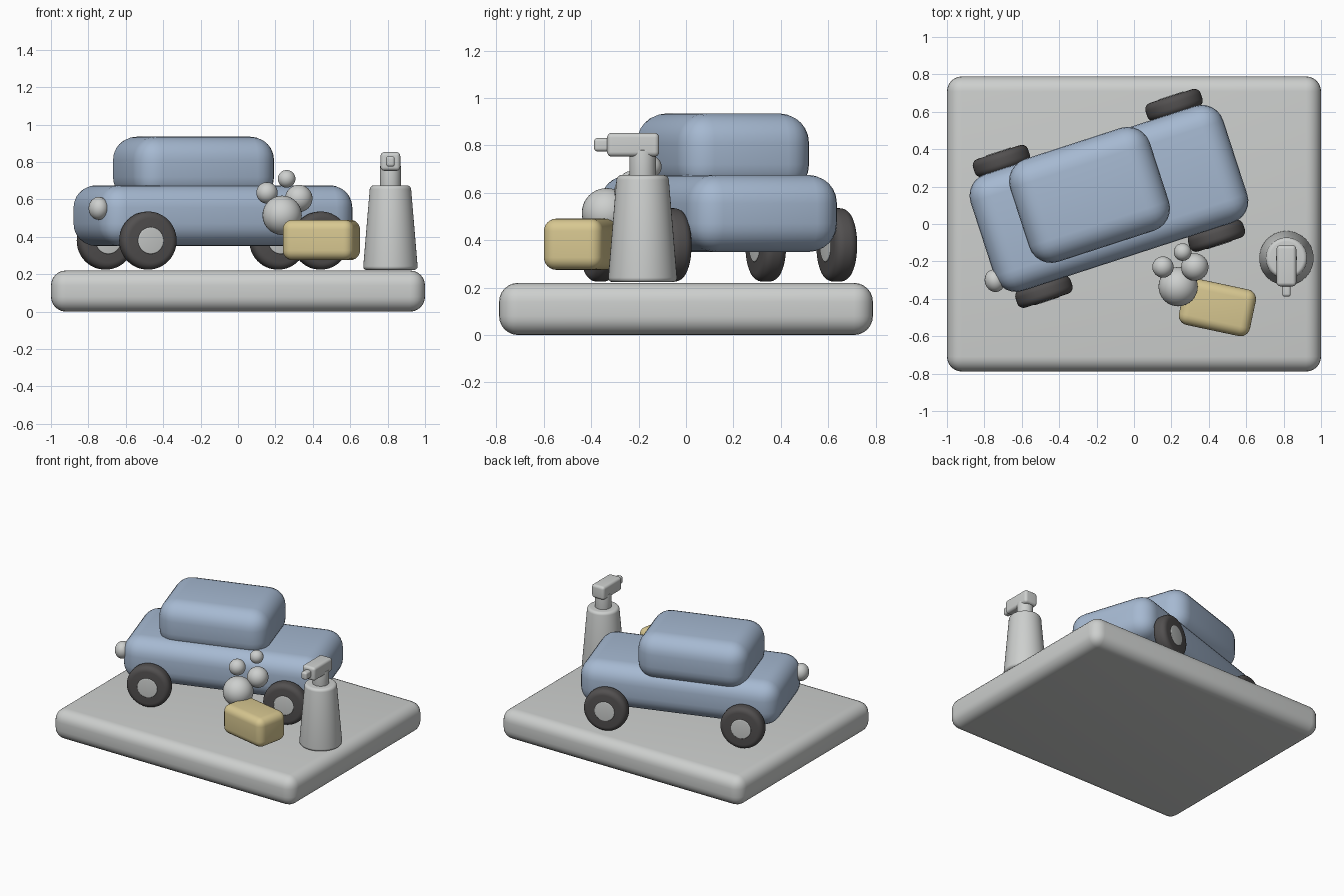
import bpy, bmesh, math
from mathutils import Matrix, Vector

if "Cube" in bpy.data.objects:
    bpy.data.objects.remove(bpy.data.objects["Cube"])


def material(name, rgb):
    m = bpy.data.materials.new(name)
    m.diffuse_color = (*rgb, 1)
    m.use_nodes = True
    m.node_tree.nodes["Principled BSDF"].inputs["Base Color"].default_value = m.diffuse_color
    return m


WHITE = material("soft_white", (0.61, 0.625, 0.615))
BLUE = material("paint_blue", (0.38, 0.485, 0.64))
DARK = material("tyre_grey", (0.085, 0.08, 0.08))
YELLOW = material("sponge_yellow", (0.68, 0.57, 0.28))


def finish(name, bm, mat, matrix, bevel=0.0, segments=6):
    """Round the hard edges, shade smooth and place the part."""
    if bevel:
        edges = [e for e in bm.edges if e.calc_face_angle(0) > math.radians(40)]
        bmesh.ops.bevel(bm, geom=edges, offset=bevel, offset_type='OFFSET',
                        segments=segments, profile=0.5, affect='EDGES')
    for f in bm.faces:
        f.smooth = True
    me = bpy.data.meshes.new(name)
    bm.to_mesh(me)
    bm.free()
    me.set_sharp_from_angle(angle=math.radians(30))
    me.materials.append(mat)
    ob = bpy.data.objects.new(name, me)
    ob.matrix_world = matrix
    bpy.context.collection.objects.link(ob)
    return ob


def box(name, centre, size, bevel, mat, frame=Matrix()):
    bm = bmesh.new()
    bmesh.ops.create_cube(bm, size=1)
    bmesh.ops.scale(bm, vec=Vector(size), verts=bm.verts)
    return finish(name, bm, mat, frame @ Matrix.Translation(centre), bevel)


def cone(name, centre, r1, r2, depth, bevel, mat, frame=Matrix(), turn=Matrix()):
    bm = bmesh.new()
    bmesh.ops.create_cone(bm, cap_ends=True, segments=48, radius1=r1, radius2=r2, depth=depth)
    return finish(name, bm, mat, frame @ Matrix.Translation(centre) @ turn, bevel, 5)


def ball(name, centre, radius, mat, frame=Matrix(), squash=1.0):
    bm = bmesh.new()
    bmesh.ops.create_uvsphere(bm, u_segments=32, v_segments=20, radius=radius)
    bmesh.ops.scale(bm, vec=(squash, 1, 1), verts=bm.verts)
    return finish(name, bm, mat, frame @ Matrix.Translation(centre))


# Rounded slab base
box("base", (0, 0, 0.11), (2, 1.578, 0.22), 0.08, WHITE)

# Toy car, turned on the base
car = Matrix.Translation((-0.134, 0.137, 0)) @ Matrix.Rotation(math.radians(18), 4, 'Z')
box("car_body", (0, 0, 0.513), (1.42, 0.656, 0.325), 0.12, BLUE, car)
box("car_cabin", (-0.093, 0.05, 0.765), (0.786, 0.578, 0.34), 0.125, BLUE, car)
ball("headlight", (-0.717, -0.23, 0.552), 0.061, WHITE, car, 0.87)

# Wheels with hubs passing through
axle = Matrix.Rotation(math.radians(90), 4, 'X')
for sx, end in ((-1, "front"), (1, "rear")):
    for sy, side in ((-1, "left"), (1, "right")):
        p = (sx * 0.485, sy * 0.3675, 0.38)
        cone(f"tyre_{end}_{side}", p, 0.155, 0.155, 0.10, 0.036, DARK, car, axle)
        cone(f"hub_{end}_{side}", p, 0.072, 0.072, 0.108, 0.006, WHITE, car, axle)

# Sponge
sponge = Matrix.Translation((0.446, -0.445, 0.383)) @ Matrix.Rotation(math.radians(-12), 4, 'Z')
box("sponge", (0, 0, 0), (0.388, 0.254, 0.216), 0.052, YELLOW, sponge)

# Soap bubbles
for i, (x, y, z, r) in enumerate([(0.236, -0.335, 0.515, 0.105), (0.155, -0.23, 0.635, 0.057),
                                  (0.26, -0.15, 0.71, 0.047), (0.325, -0.23, 0.605, 0.073)]):
    ball(f"bubble_{i + 1}", (x, y, z), r, WHITE)

# Spray bottle
bx, by = 0.815, -0.183
cone("bottle_body", (bx, by, 0.449), 0.147, 0.109, 0.452, 0.02, WHITE)
cone("bottle_neck", (bx, by, 0.72), 0.056, 0.056, 0.12, 0.004, WHITE)
box("spray_head", (bx, by - 0.04, 0.803), (0.105, 0.22, 0.1), 0.02, WHITE)
box("nozzle", (bx, by - 0.165, 0.803), (0.046, 0.08, 0.056), 0.014, WHITE)
